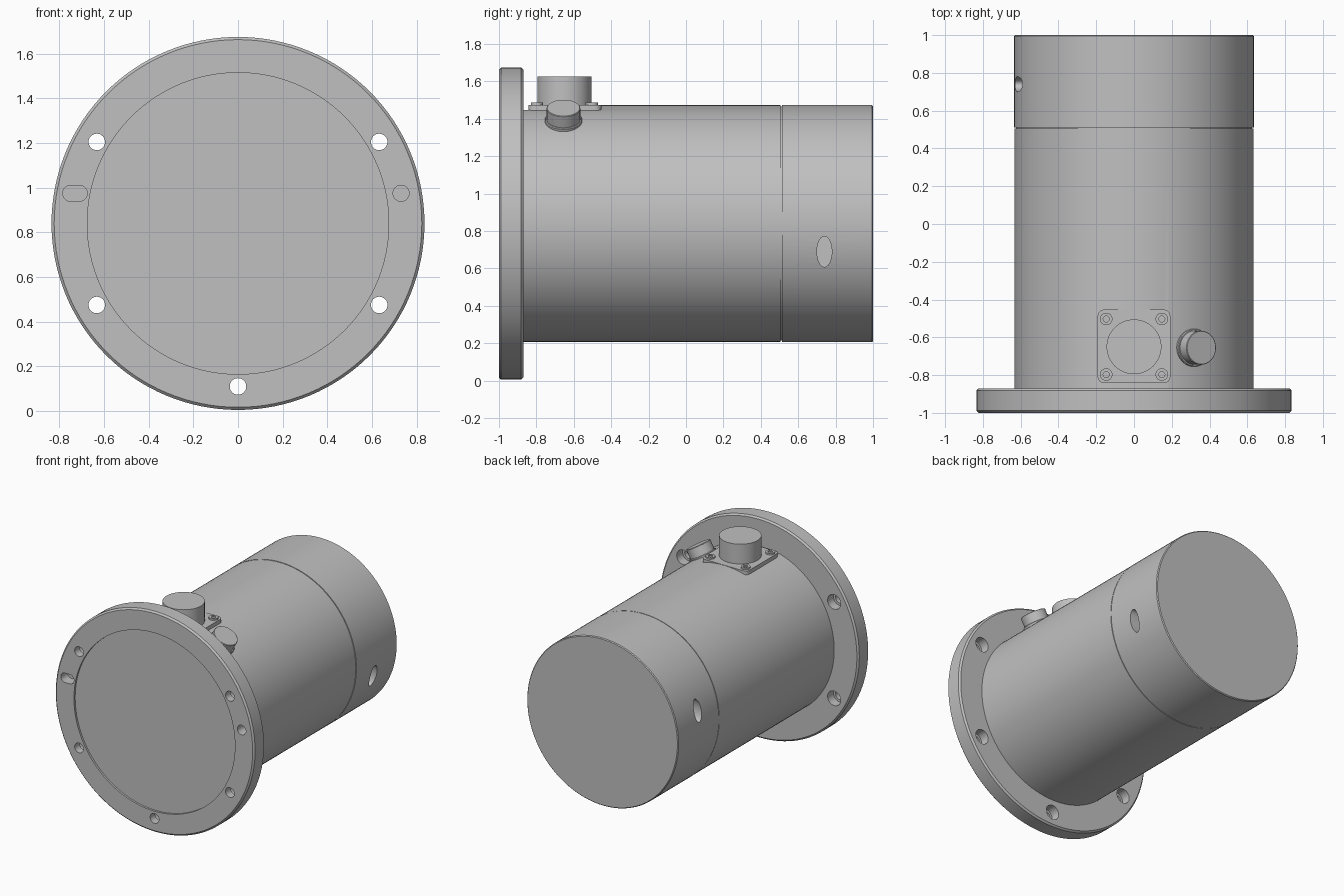
import bpy, bmesh, math
from mathutils import Vector, Matrix

if "Cube" in bpy.data.objects:
    bpy.data.objects.remove(bpy.data.objects["Cube"])

CZ = 0.84                      # height of the main axis
metal = bpy.data.materials.new("grey_metal")
metal.diffuse_color = (0.527, 0.527, 0.527, 1)
metal.use_nodes = True
metal.node_tree.nodes["Principled BSDF"].inputs["Base Color"].default_value = metal.diffuse_color


def new_object(name, bm):
    bmesh.ops.recalc_face_normals(bm, faces=bm.faces)
    mesh = bpy.data.meshes.new(name)
    bm.to_mesh(mesh)
    bm.free()
    ob = bpy.data.objects.new(name, mesh)
    bpy.context.collection.objects.link(ob)
    mesh.materials.append(metal)
    return ob


def lathe(name, profile, origin, axis, steps=96):
    """Turn a closed (radius, distance) profile about an axis."""
    bm = bmesh.new()
    verts = [bm.verts.new((r, 0, d)) for r, d in profile]
    edges = [bm.edges.new(p) for p in zip(verts, verts[1:])]
    bmesh.ops.spin(bm, geom=verts + edges, cent=(0, 0, 0), axis=(0, 0, 1),
                   angle=math.tau, steps=steps)
    bmesh.ops.remove_doubles(bm, verts=bm.verts, dist=1e-5)
    rot = Vector((0, 0, 1)).rotation_difference(Vector(axis)).to_matrix().to_4x4()
    bm.transform(Matrix.Translation(origin) @ rot)
    return new_object(name, bm)


def rod(name, r, start, end, origin, axis, chamfer=0.0, steps=48):
    profile = [(0, start), (r, start), (r, end - chamfer)]
    if chamfer:
        profile.append((r - chamfer, end))
    else:
        profile[-1] = (r, end)
    return lathe(name, profile + [(0, end)], origin, axis, steps)


def box(name, size, centre, bevel=0.0):
    bm = bmesh.new()
    bmesh.ops.create_cube(bm, size=1)
    bm.transform(Matrix.Translation(centre) @ Matrix.Diagonal((*size, 1)))
    if bevel:
        upright = [e for e in bm.edges
                   if abs(e.verts[0].co.z - e.verts[1].co.z) > size[2] / 2]
        bmesh.ops.bevel(bm, geom=upright, offset=bevel, segments=6,
                        profile=0.5, affect='EDGES')
    return new_object(name, bm)


def cut(target, cutters):
    for c in cutters:
        c.hide_render = True
        mod = target.modifiers.new("cut", 'BOOLEAN')
        mod.operation, mod.solver, mod.object = 'DIFFERENCE', 'EXACT', c
        bpy.context.view_layer.objects.active = target
        bpy.ops.object.modifier_apply(modifier=mod.name)
        bpy.data.objects.remove(c)


Y = (0, 1, 0)
Z = (0, 0, 1)

# Mounting flange with a shallow front recess
flange = lathe("flange", [(0, -0.985), (0.675, -0.985), (0.675, -1), (0.823, -1),
                          (0.835, -0.988), (0.835, -0.882), (0.823, -0.87),
                          (0, -0.87)], (0, 0, CZ), Y, 128)
cutters = []
for deg in (30, 150, 210, 270, 330):       # bolt holes, counterbored from behind
    a = math.radians(deg)
    p = (0.73 * math.cos(a), 0, CZ + 0.73 * math.sin(a))
    cutters.append(lathe("bolt_cutter", [(0, -1.1), (0.037, -1.1), (0.037, -0.94),
                                         (0.055, -0.94), (0.055, -0.8), (0, -0.8)],
                         p, Y, 32))
cutters.append(rod("pin_cutter", 0.036, -1.1, -0.92, (0.73, 0, 0.975), Y, steps=32))
slot = rod("slot_cutter", 0.036, -1.1, -0.92, (-0.73, 0, 0.975), Y, steps=32)
for v in slot.data.vertices:               # stretch the round cutter into a slot
    if abs(v.co.x + 0.73) > 1e-4:
        v.co.x += math.copysign(0.019, v.co.x + 0.73)
cutters.append(slot)
cut(flange, cutters)

# Cylindrical housing with a fine groove ahead of the rear cap
housing = lathe("housing", [(0, -0.88), (0.633, -0.88), (0.633, 0.506), (0.626, 0.506),
                            (0.626, 0.512), (0.634, 0.512), (0.634, 0.994),
                            (0.628, 1), (0, 1)], (0, 0, CZ), Y, 128)
cutters = [box("flat_cutter", (0.8, 0.42, 0.2), (0, -0.665, 1.546))]
for s in (1, -1):                          # oval side holes in the cap
    hole = rod("side_cutter", 0.04, 0.54, 0.75, (0, 0, 0), (s, 0, 0), steps=40)
    hole.data.transform(Matrix.Translation((0, 0.74, CZ - s * 0.15))
                        @ Matrix.Diagonal((1, 1, 2.05, 1)))
    cutters.append(hole)
cut(housing, cutters)

# Square connector with corner screws
plate = box("connector_plate", (0.385, 0.39, 0.03), (0, -0.648, 1.46), 0.035)
connector = rod("connector", 0.145, 1.47, 1.625, (0, -0.65, 0), Z, steps=64)
parts = [flange, housing, plate, connector]
for sx in (-1, 1):
    for sy in (-1, 1):
        p = (sx * 0.147, -0.65 + sy * 0.147, 0)
        parts.append(lathe("connector_screw",
                           [(0, 1.465), (0.033, 1.465), (0.033, 1.486),
                            (0.016, 1.486), (0.016, 1.477), (0, 1.477)], p, Z, 24))

# Slanted plug with a collar
axis = (0.5, 0, math.sqrt(0.75))
parts.append(rod("plug_collar", 0.1, 0.58, 0.643, (0, -0.655, CZ), axis, 0.004))
parts.append(rod("plug", 0.09, 0.6, 0.714, (0, -0.655, CZ), axis, 0.003))

# Smooth curved walls, keep edges crisp
bpy.ops.object.select_all(action='DESELECT')
for ob in parts:
    ob.select_set(True)
bpy.context.view_layer.objects.active = housing
bpy.ops.object.shade_smooth_by_angle(angle=math.radians(30))
